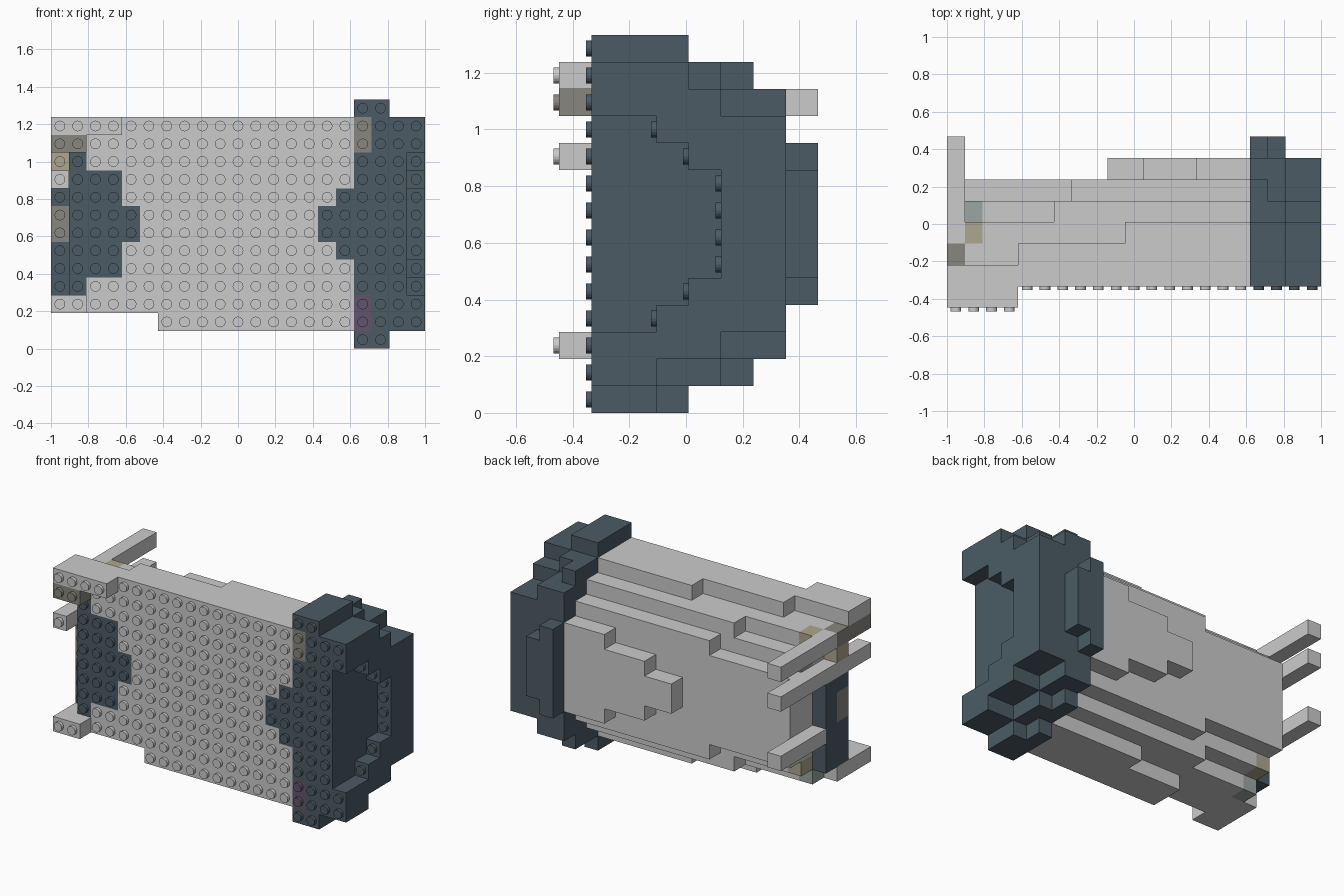
import bpy, bmesh, math
from mathutils import Matrix, Vector

if "Cube" in bpy.data.objects:
    bpy.data.objects.remove(bpy.data.objects["Cube"])

P = 2 / 21              # stud pitch (x and z)
H = P * 1.2             # brick layer height (bricks stack along y)
Y0 = -4 * H + 0.0095    # front of the foremost layer
STUD_R, STUD_H = P * 0.3, 0.0195
cells = {}              # (column, layer, row) -> part name


def fill(part, cols, layers, rows):
    """Fill an inclusive block of brick cells."""
    for i in range(cols[0], cols[1] + 1):
        for k in range(layers[0], layers[1] + 1):
            for j in range(rows[0], rows[1] + 1):
                cells[i, k, j] = part


def sym(part, cols, layers, top):
    """Block symmetric about the middle height."""
    fill(part, cols, layers, (13 - top, top))


# tapering grey barrel: (first column, layers, top row)
for c, layers, top in [(1, (1, 3), 11), (1, (4, 4), 10), (6, (4, 4), 11),
                       (1, (5, 5), 9), (7, (5, 5), 10), (9, (6, 6), 7),
                       (11, (6, 6), 8), (14, (6, 6), 9)]:
    sym("barrel", (c, 16), layers, top)
fill("barrel", (4, 16), (1, 2), (12, 12))
fill("barrel", (10, 16), (3, 3), (12, 12))
fill("barrel", (6, 16), (1, 2), (1, 1))
fill("barrel", (10, 16), (3, 3), (1, 1))

# dark stepped flange on the right
sym("flange", (17, 18), (1, 3), 13)
sym("flange", (17, 18), (4, 4), 12)
sym("flange", (17, 17), (5, 5), 12)
sym("flange", (18, 18), (5, 5), 11)
sym("flange", (17, 18), (6, 6), 11)
sym("flange", (17, 17), (7, 7), 9)
sym("flange", (18, 18), (7, 7), 8)
sym("flange", (19, 20), (1, 3), 12)
sym("flange", (19, 20), (4, 4), 11)
sym("flange", (19, 20), (5, 6), 10)
for key in [(18, 3, 0), (19, 3, 1), (20, 3, 1)]:
    del cells[key]
# stepped hollow in the flange's end face
for layers, top in [((1, 2), 10), ((3, 3), 9), ((4, 4), 8)]:
    for k in range(layers[0], layers[1] + 1):
        for j in range(13 - top, top + 1):
            del cells[20, k, j]
# dark points set into the front face
sym("flange", (16, 16), (1, 1), 8)
sym("flange", (15, 15), (1, 1), 7)
fill("smoke_brick", (17, 17), (1, 1), (11, 12))
fill("purple_brick", (17, 17), (1, 1), (1, 2))

# dark cap on the left end
sym("end_cap", (1, 1), (1, 2), 10)
sym("end_cap", (2, 3), (1, 2), 9)
sym("end_cap", (4, 4), (1, 1), 7)
fill("end_cap", (0, 0), (2, 3), (3, 8))
fill("smoke_brick", (0, 0), (2, 2), (6, 7))
fill("amber_brick", (0, 0), (2, 2), (10, 10))

# grey brackets and long prongs on the left end
fill("bracket", (0, 3), (0, 1), (12, 12))
fill("bracket", (0, 1), (0, 2), (2, 2))
fill("prong", (0, 0), (3, 7), (11, 11))
fill("prong", (0, 0), (0, 7), (9, 9))
fill("prong", (0, 0), (4, 7), (5, 5))
fill("smoke_brick", (0, 1), (0, 0), (11, 11))
fill("smoke_brick", (0, 0), (1, 2), (11, 11))
for j in (2, 11):
    fill("amber_brick" if j == 11 else "green_brick", (1, 1), (3, 3), (j, j))
for j in (3, 10):
    fill("green_brick" if j == 10 else "amber_brick", (1, 1), (4, 4), (j, j))

COLORS = {"flange": (0.07, 0.105, 0.13), "end_cap": (0.07, 0.105, 0.13),
          "smoke_brick": (0.25, 0.24, 0.21), "purple_brick": (0.12, 0.09, 0.15),
          "amber_brick": (0.42, 0.38, 0.28), "green_brick": (0.33, 0.38, 0.36)}


def build(part):
    """Mesh the outer skin of one part and put studs on its front cells."""
    bm = bmesh.new()
    for (i, k, j), name in cells.items():
        if name != part:
            continue
        c = Vector((-1 + (i + .5) * P, Y0 + (k + .5) * H, (j + .5) * P))
        for axis in range(3):
            for s in (-1, 1):
                n = [i, k, j]
                n[axis] += s
                if tuple(n) in cells:
                    continue
                vs = []
                for a, b in ((-1, -1), (1, -1), (1, 1), (-1, 1))[::s]:
                    d = [0, 0, 0]
                    d[axis], d[(axis + 1) % 3], d[(axis + 2) % 3] = s, a, b
                    vs.append(bm.verts.new(c + Vector((d[0] * P, d[1] * H, d[2] * P)) / 2))
                bm.faces.new(vs)
    bmesh.ops.remove_doubles(bm, verts=bm.verts[:], dist=1e-4)
    bmesh.ops.dissolve_limit(bm, angle_limit=math.radians(1),
                             verts=bm.verts[:], edges=bm.edges[:])
    # studs
    for (i, k, j), name in cells.items():
        if name == part and (i, k - 1, j) not in cells:
            pos = Vector((-1 + (i + .5) * P, Y0 + k * H - STUD_H / 2, (j + .5) * P))
            bmesh.ops.create_cone(bm, cap_ends=True, segments=16, radius1=STUD_R,
                                  radius2=STUD_R, depth=STUD_H,
                                  matrix=Matrix.Translation(pos) @ Matrix.Rotation(math.pi / 2, 4, 'X'))
    me = bpy.data.meshes.new(part)
    bm.to_mesh(me)
    bm.free()
    ob = bpy.data.objects.new(part, me)
    bpy.context.collection.objects.link(ob)
    if part in COLORS:
        mat = bpy.data.materials.new(part + "_color")
        mat.diffuse_color = (*COLORS[part], 1)
        mat.use_nodes = True
        mat.node_tree.nodes["Principled BSDF"].inputs["Base Color"].default_value = mat.diffuse_color
        me.materials.append(mat)


for part in sorted(set(cells.values())):
    build(part)
